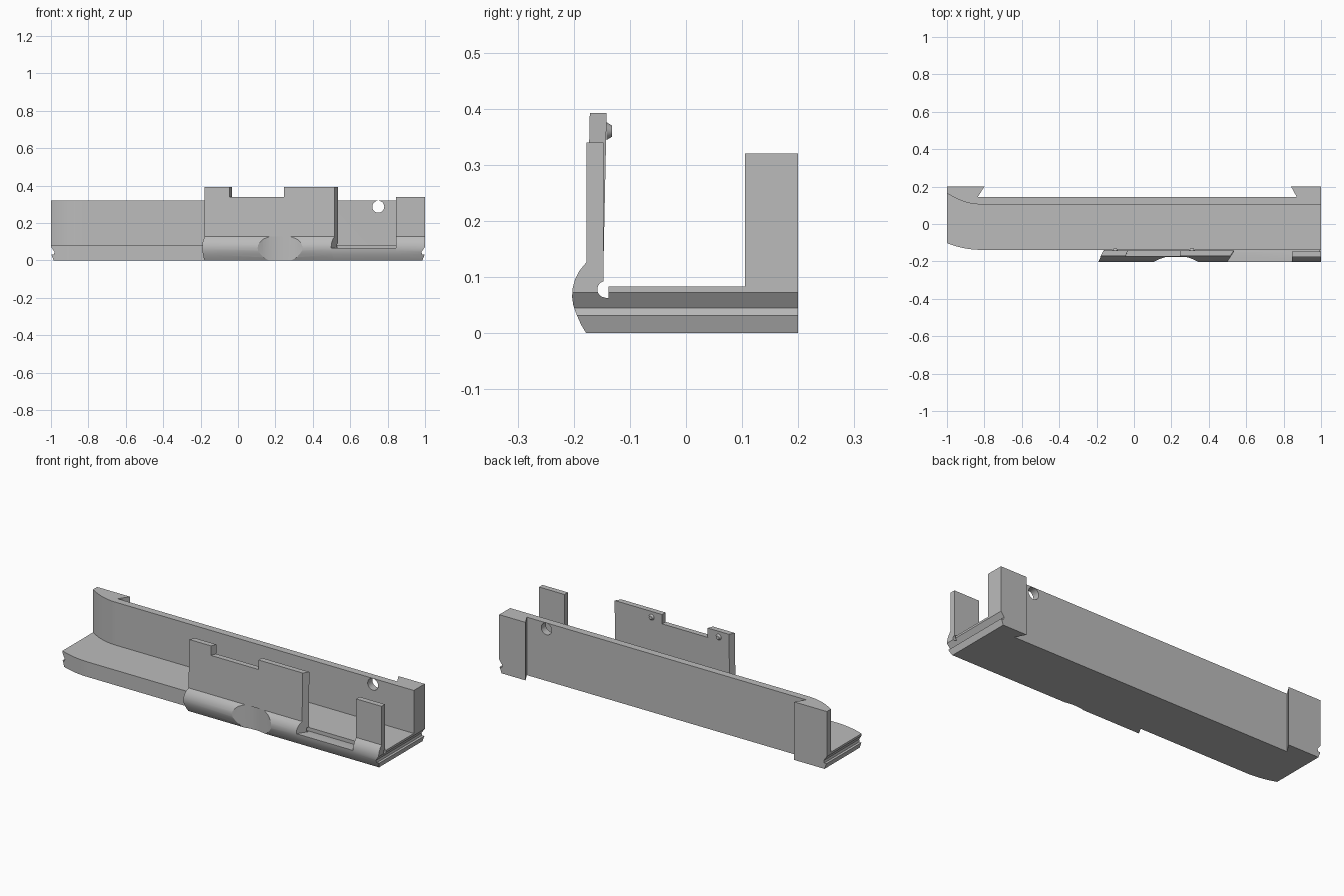
import bpy, bmesh, math

if "Cube" in bpy.data.objects:
    bpy.data.objects.remove(bpy.data.objects["Cube"])

grey = bpy.data.materials.new("plain grey")
grey.use_nodes = True
grey.diffuse_color = (0.5, 0.5, 0.5, 1)
grey.node_tree.nodes["Principled BSDF"].inputs["Base Color"].default_value = (0.5, 0.5, 0.5, 1)


def loft(name, start, end):
    """Closed solid between two matching outlines."""
    bm = bmesh.new()
    a = [bm.verts.new(p) for p in start]
    b = [bm.verts.new(p) for p in end]
    bm.faces.new(a)
    bm.faces.new(b[::-1])
    for i in range(len(a)):
        j = (i + 1) % len(a)
        bm.faces.new((a[j], a[i], b[i], b[j]))
    bmesh.ops.recalc_face_normals(bm, faces=bm.faces)
    mesh = bpy.data.meshes.new(name)
    bm.to_mesh(mesh)
    bm.free()
    mesh.materials.append(grey)
    ob = bpy.data.objects.new(name, mesh)
    bpy.context.collection.objects.link(ob)
    return ob


def upright(name, plan, z0, z1):
    return loft(name, [(x, y, z0) for x, y in plan], [(x, y, z1) for x, y in plan])


def along_x(name, profile, x0, x1, k0=0, k1=0):
    """Profile in y, z; the ends may be cut at a slant."""
    return loft(name, [(x0 + k0 * (y + 0.2), y, z) for y, z in profile],
                [(x1 + k1 * (y + 0.2), y, z) for y, z in profile])


def along_y(name, outline, y0, y1):
    """Outline of x, z and the sideways shift of the rear edge."""
    return loft(name, [(x, y0, z) for x, z, s in outline],
                [(x + s, y1, z) for x, z, s in outline])


def cylinder(name, radius, depth, location, rotation=(0, 0, 0), tip=None):
    bpy.ops.mesh.primitive_cone_add(vertices=48, radius1=radius,
                                    radius2=radius if tip is None else tip,
                                    depth=depth, location=location, rotation=rotation)
    ob = bpy.context.object
    ob.name = name
    ob.data.materials.append(grey)
    return ob


def cut(ob, cutter):
    mod = ob.modifiers.new("cut", "BOOLEAN")
    mod.operation = "DIFFERENCE"
    mod.solver = "EXACT"
    mod.object = cutter
    bpy.context.view_layer.objects.active = ob
    bpy.ops.object.modifier_apply(modifier=mod.name)


FLOOR, LIP, WALL = 0.083, -0.138, 0.105
steps = [i / 12 for i in range(13)]
wall_curve = [(-0.82 - 0.18 * t, WALL + 0.06 * t * t) for t in steps]
front_curve = [(-0.82 - 0.18 * t, LIP + 0.036 * t * t) for t in steps]

# Floor plate with a flared end
floor = upright("floor", wall_curve + front_curve[::-1] + [(1, LIP), (1, WALL)], 0, FLOOR)

# Rear wall with dovetailed end blocks
rear_wall = upright("rear_wall", wall_curve + [
    (-1, 0.2), (-0.8, 0.2), (-0.835, 0.145), (0.87, 0.145), (0.84, 0.2), (1, 0.2), (1, WALL)], 0, 0.32)

# Rounded hinge bar along the front, with an inner relief groove
nose = [(LIP, 0), (-0.178, 0), (-0.187, 0.015), (-0.195, 0.033), (-0.201, 0.05), (-0.203, 0.065)]
upper = [(-0.202, 0.08), (-0.198, 0.095), (-0.19, 0.111), (-0.177, 0.127), (-0.147, 0.127)]
arc = [math.radians(a) for a in range(105, 271, 15)]
groove = [(-0.143 + 0.015 * math.cos(a), 0.078 + 0.015 * math.sin(a)) for a in arc]
groove.append((LIP, 0.063))
hinge = nose + upper + groove
panel_hinge = along_x("panel_hinge", hinge, -0.19, 0.5, 0.5, 0.67)
end_hinge = along_x("end_hinge", hinge, 0.845, 1)
gap_hinge = along_x("gap_hinge", nose + [(-0.152, 0.065), (-0.143, 0.063), (LIP, 0.063)],
                    0.5, 0.845, 0.67, 0)

# Front panel with two raised tabs and slanted ends
panel = along_y("front_panel", [
    (-0.178, 0.127, 0.015), (0.515, 0.127, 0.02), (0.515, 0.392, 0.02), (0.245, 0.392, 0),
    (0.245, 0.34, 0), (-0.045, 0.34, 0.012), (-0.045, 0.392, 0.012), (-0.178, 0.392, 0.015)],
    -0.177, -0.147)
for v in panel.data.vertices:
    v.co.y += (v.co.z - 0.127) * 0.021
end_tab = along_x("end_tab", [(-0.177, 0.127), (-0.147, 0.127), (-0.147, 0.34), (-0.177, 0.34)], 0.845, 1)

# Small catch bumps behind the panel
bumps = [cylinder("catch_bump", 0.016, 0.01, (x, -0.137, 0.36), (-math.pi / 2, 0, 0), 0.01)
         for x in (-0.1, 0.31)]

# Thumb scoop, wall hole and sawtooth end grooves
cutters = []
scoop = cylinder("scoop_cutter", 0.235, 0.4, (0.225, -0.405, 0.0))
cut(panel_hinge, scoop)
hole = cylinder("hole_cutter", 0.032, 0.2, (0.75, 0.12, 0.287), (math.pi / 2, 0, 0))
cut(rear_wall, hole)
cutters += [scoop, hole]
for side in (-1, 1):
    teeth = along_y("groove_cutter", [(side * x, z, 0) for x, z in (
        (1.01, 0.072), (1, 0.072), (0.981, 0.045), (0.984, 0.032),
        (0.998, 0.032), (0.982, -0.01), (1.01, -0.01))], -0.3, 0.3)
    for part in (floor, rear_wall) + ((end_hinge,) if side > 0 else ()):
        cut(part, teeth)
    cutters.append(teeth)
for c in cutters:
    bpy.data.objects.remove(c)

# Smooth the curved faces, keep edges sharp
bpy.ops.object.select_all(action="DESELECT")
for ob in [floor, rear_wall, panel_hinge, end_hinge, gap_hinge, panel, end_tab] + bumps:
    ob.select_set(True)
    bpy.context.view_layer.objects.active = ob
bpy.ops.object.shade_smooth_by_angle(angle=math.radians(25))
